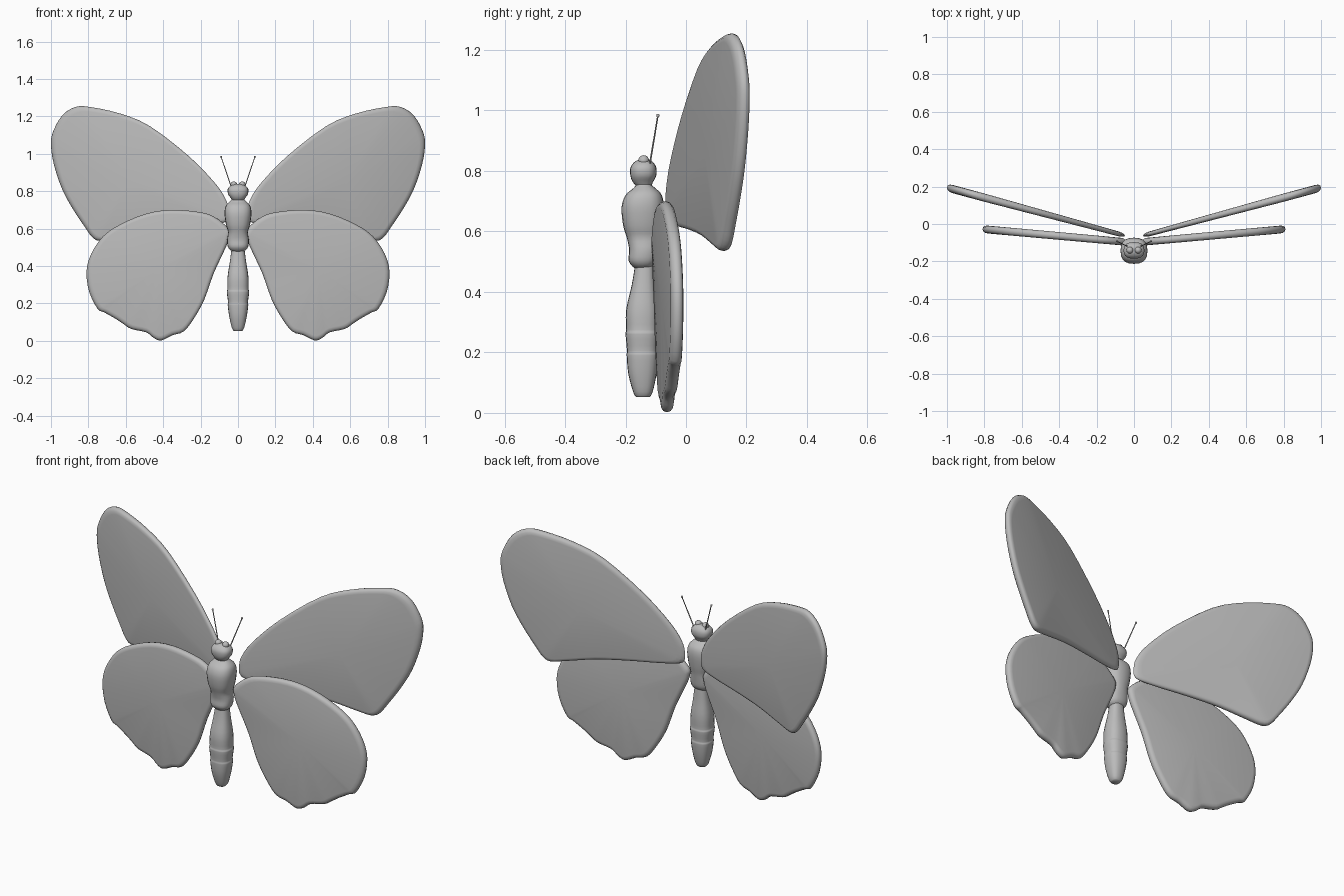
import bpy, bmesh, math
from mathutils import Vector

if "Cube" in bpy.data.objects:
    bpy.data.objects.remove(bpy.data.objects["Cube"])

grey = bpy.data.materials.new("soft grey")
grey.diffuse_color = (0.5, 0.5, 0.5, 1)
grey.use_nodes = True
grey.node_tree.nodes["Principled BSDF"].inputs["Base Color"].default_value = grey.diffuse_color


def finish(bm, name, angle=60):
    bmesh.ops.recalc_face_normals(bm, faces=bm.faces)
    mesh = bpy.data.meshes.new(name)
    bm.to_mesh(mesh)
    bm.free()
    ob = bpy.data.objects.new(name, mesh)
    bpy.context.collection.objects.link(ob)
    mesh.materials.append(grey)
    bpy.ops.object.select_all(action='DESELECT')
    ob.select_set(True)
    bpy.context.view_layer.objects.active = ob
    bpy.ops.object.shade_smooth_by_angle(angle=math.radians(angle))
    return ob


def spline(pts, steps, closed):
    """Catmull-Rom curve through the points."""
    pts = [Vector(p) for p in pts]
    n, out = len(pts), []
    pick = (lambda i: pts[i % n]) if closed else (lambda i: pts[max(0, min(n - 1, i))])
    for i in range(n if closed else n - 1):
        a, b, c, d = (pick(i + k) for k in (-1, 0, 1, 2))
        for s in range(steps):
            t = s / steps
            out.append(0.5 * (2 * b + (c - a) * t + (2 * a - 5 * b + 4 * c - d) * t * t
                              + (3 * b - a - 3 * c + d) * t ** 3))
    if not closed:
        out.append(pts[-1])
    return out


def loft(bm, rings):
    for r0, r1 in zip(rings, rings[1:]):
        for i in range(len(r0)):
            j = (i + 1) % len(r0)
            bm.faces.new((r0[i], r0[j], r1[j], r1[i]))


def wing(name, outline, centre, y0, slope, thick, side):
    """Padded wing: outline in x, z with rounded rims on a tilted plane."""
    bm = bmesh.new()
    rim = spline(outline, 3, True)
    c = Vector(centre)

    def point(p, h):
        half = h * (thick[0] + (thick[1] - thick[0]) * min(1, p.x / 0.8))
        return bm.verts.new((side * p.x, y0 + slope * p.x + half, p.y))

    # scale towards the centre, height across the thickness
    layers = [(0.93, -1), (0.965, -0.88), (0.99, -0.55), (1, 0),
              (0.99, 0.55), (0.965, 0.88), (0.93, 1)]
    rings = [[point(c + (p - c) * s, h) for p in rim] for s, h in layers]
    loft(bm, rings)
    for ring, h in ((rings[0], -1), (rings[-1], 1)):
        mid = point(c, h)
        for i in range(len(ring)):
            bm.faces.new((ring[i], ring[(i + 1) % len(ring)], mid))
    finish(bm, name)


upper = [(0.05, 0.70), (0.065, 0.755), (0.12, 0.84), (0.26, 0.985), (0.47, 1.147),
         (0.63, 1.215), (0.79, 1.25), (0.87, 1.25), (0.94, 1.205), (0.988, 1.12),
         (1.0, 1.05), (0.985, 0.945), (0.94, 0.81), (0.88, 0.70), (0.82, 0.61),
         (0.78, 0.555), (0.74, 0.535), (0.66, 0.55), (0.5, 0.585), (0.33, 0.605),
         (0.15, 0.62), (0.06, 0.64)]
lower = [(0.05, 0.60), (0.13, 0.665), (0.22, 0.69), (0.36, 0.70), (0.49, 0.68),
         (0.625, 0.625), (0.72, 0.56), (0.785, 0.465), (0.81, 0.37), (0.795, 0.26),
         (0.75, 0.17), (0.715, 0.152), (0.65, 0.115), (0.61, 0.088), (0.57, 0.063),
         (0.49, 0.045), (0.45, 0.015), (0.41, 0.002), (0.35, 0.03), (0.29, 0.05),
         (0.235, 0.12), (0.18, 0.22), (0.13, 0.36), (0.065, 0.5), (0.045, 0.56)]

for side, tag in ((-1, "left"), (1, "right")):
    wing(tag + "_upper_wing", upper, (0.58, 0.85), -0.075, 0.27, (0.012, 0.022), side)
    wing(tag + "_lower_wing", lower, (0.43, 0.38), -0.1, 0.09, (0.02, 0.021), side)


def body_part(name, profile):
    """Rounded-square sections: z, half width, front y, back y."""
    bm = bmesh.new()
    rings = []
    for z, w, front, back in [(p[0], p[1], p[2], p[3]) for p in spline(profile, 3, False)]:
        ring = []
        for k in range(20):
            a = math.tau * k / 20
            ca, sa = math.cos(a), math.sin(a)
            x = math.copysign(abs(ca) ** 0.8, ca) * w
            y = math.copysign(abs(sa) ** 0.8, sa) * (back - front) / 2
            ring.append(bm.verts.new((x, (front + back) / 2 + y, z)))
        rings.append(ring)
    loft(bm, rings)
    bm.faces.new(rings[0])
    bm.faces.new(rings[-1])
    finish(bm, name)


body_part("abdomen", [
    (0.052, 0.022, -0.165, -0.12), (0.07, 0.033, -0.175, -0.11), (0.13, 0.047, -0.191, -0.097),
    (0.19, 0.055, -0.196, -0.091), (0.205, 0.053, -0.195, -0.093), (0.26, 0.06, -0.2, -0.088),
    (0.275, 0.057, -0.198, -0.09), (0.34, 0.056, -0.198, -0.09), (0.42, 0.044, -0.18, -0.1),
    (0.48, 0.036, -0.17, -0.105), (0.53, 0.03, -0.165, -0.11)])
body_part("thorax", [
    (0.475, 0.02, -0.165, -0.12), (0.485, 0.042, -0.178, -0.108), (0.505, 0.055, -0.19, -0.095),
    (0.54, 0.058, -0.188, -0.09), (0.58, 0.053, -0.196, -0.085), (0.62, 0.064, -0.208, -0.078),
    (0.68, 0.072, -0.213, -0.073), (0.72, 0.066, -0.2, -0.08), (0.742, 0.048, -0.175, -0.1),
    (0.755, 0.034, -0.165, -0.115), (0.77, 0.03, -0.165, -0.115)])
body_part("head", [
    (0.75, 0.03, -0.165, -0.115), (0.765, 0.04, -0.177, -0.108), (0.785, 0.053, -0.184, -0.098),
    (0.81, 0.055, -0.184, -0.098), (0.828, 0.042, -0.172, -0.108), (0.838, 0.02, -0.155, -0.122)])

for side, tag in ((-1, "left"), (1, "right")):
    # eye on top of the head
    bm = bmesh.new()
    bmesh.ops.create_uvsphere(bm, u_segments=16, v_segments=10, radius=0.018)
    bmesh.ops.translate(bm, verts=bm.verts, vec=(side * 0.022, -0.14, 0.834))
    finish(bm, tag + "_eye")
    # thin feeler with a small knob
    bm = bmesh.new()
    a, b = Vector((side * 0.035, -0.12, 0.82)), Vector((side * 0.092, -0.092, 0.988))
    turn = (b - a).to_track_quat('Z', 'Y').to_matrix()
    rings = []
    for t, r in ((0, 0.003), (0.93, 0.0025), (0.96, 0.005), (0.99, 0.005), (1, 0.002)):
        rings.append([bm.verts.new(a.lerp(b, t) + turn @ Vector(
            (r * math.cos(k * math.pi / 4), r * math.sin(k * math.pi / 4), 0))) for k in range(8)])
    loft(bm, rings)
    bm.faces.new(rings[0])
    bm.faces.new(rings[-1])
    finish(bm, tag + "_antenna")
